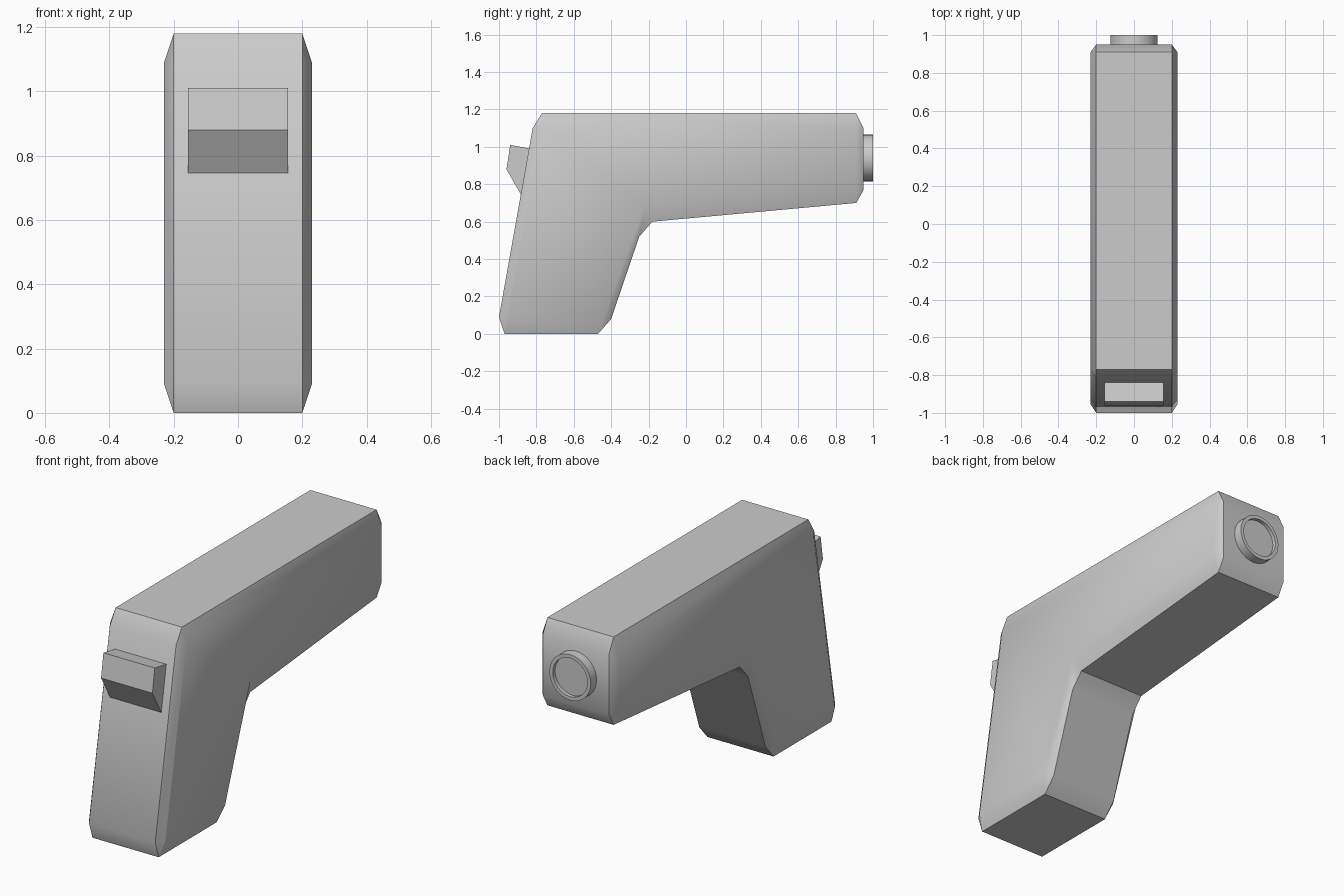
import bpy
import bmesh
import math

cube = bpy.data.objects.get("Cube")
if cube:
    bpy.data.objects.remove(cube, do_unlink=True)

grey = bpy.data.materials.new("light grey")
grey.use_nodes = True
colour = (0.6, 0.6, 0.6, 1)
grey.diffuse_color = colour
grey.node_tree.nodes["Principled BSDF"].inputs["Base Color"].default_value = colour


def finish(bm, name):
    """Turn a bmesh into a shaded object."""
    bmesh.ops.recalc_face_normals(bm, faces=bm.faces[:])
    mesh = bpy.data.meshes.new(name)
    bm.to_mesh(mesh)
    bm.free()
    mesh.materials.append(grey)
    obj = bpy.data.objects.new(name, mesh)
    bpy.context.collection.objects.link(obj)
    bpy.ops.object.select_all(action='DESELECT')
    obj.select_set(True)
    bpy.context.view_layer.objects.active = obj
    bpy.ops.object.shade_smooth_by_angle(angle=math.radians(33))
    return obj


def ring(bm, x, profile):
    return [bm.verts.new((x, y, z)) for y, z in profile]


def bridge(bm, a, b):
    """Join two closed loops of equal length with quads."""
    for i in range(len(a)):
        j = (i + 1) % len(a)
        bm.faces.new((a[i], a[j], b[j], b[i]))


# Body: L-shaped grip and barrel with chamfered edges.
# Each corner of the side outline fans out to two points of the rim.
side = [(-0.775, 1.09), (-0.955, 0.09), (-0.44, 0.09),
        (-0.22, 0.69), (0.91, 0.79), (0.91, 1.09)]
rim = [(-0.77, 1.18), (-0.82, 1.10), (-1.0, 0.09), (-0.97, 0.0),
       (-0.47, 0.0), (-0.40, 0.08), (-0.25, 0.52), (-0.18, 0.60),
       (0.91, 0.70), (0.95, 0.77), (0.95, 1.10), (0.91, 1.18)]
bm = bmesh.new()
rims = []
for s in (-1, 1):
    outer = ring(bm, s * 0.23, side)
    inner = ring(bm, s * 0.2, rim)
    bm.faces.new(outer)
    for i, v in enumerate(outer):
        a, b = inner[2 * i], inner[2 * i + 1]
        k = (i + 1) % len(outer)
        bm.faces.new((v, a, b))
        bm.faces.new((v, b, inner[2 * k], outer[k]))
    rims.append(inner)
bridge(bm, *rims)
finish(bm, "body")

# Wedge-shaped button on the front of the grip
wedge = [(-0.94, 1.01), (-0.96, 0.88), (-0.88, 0.74), (-0.82, 0.74), (-0.80, 0.985)]
bm = bmesh.new()
ends = [ring(bm, s * 0.155, wedge) for s in (-1, 1)]
for end in ends:
    bm.faces.new(end)
bridge(bm, *ends)
finish(bm, "front_button")

# Round nozzle with a recessed disc
bm = bmesh.new()
steps = 32
loops = []
for radius, y in [(0.125, 0.94), (0.125, 1.0), (0.105, 1.0), (0.105, 0.98)]:
    angles = [2 * math.pi * i / steps for i in range(steps)]
    loops.append([bm.verts.new((radius * math.cos(t), y, 0.94 + radius * math.sin(t)))
                  for t in angles])
for a, b in zip(loops, loops[1:]):
    bridge(bm, a, b)
bm.faces.new(loops[0])
bm.faces.new(loops[-1])
finish(bm, "nozzle")
